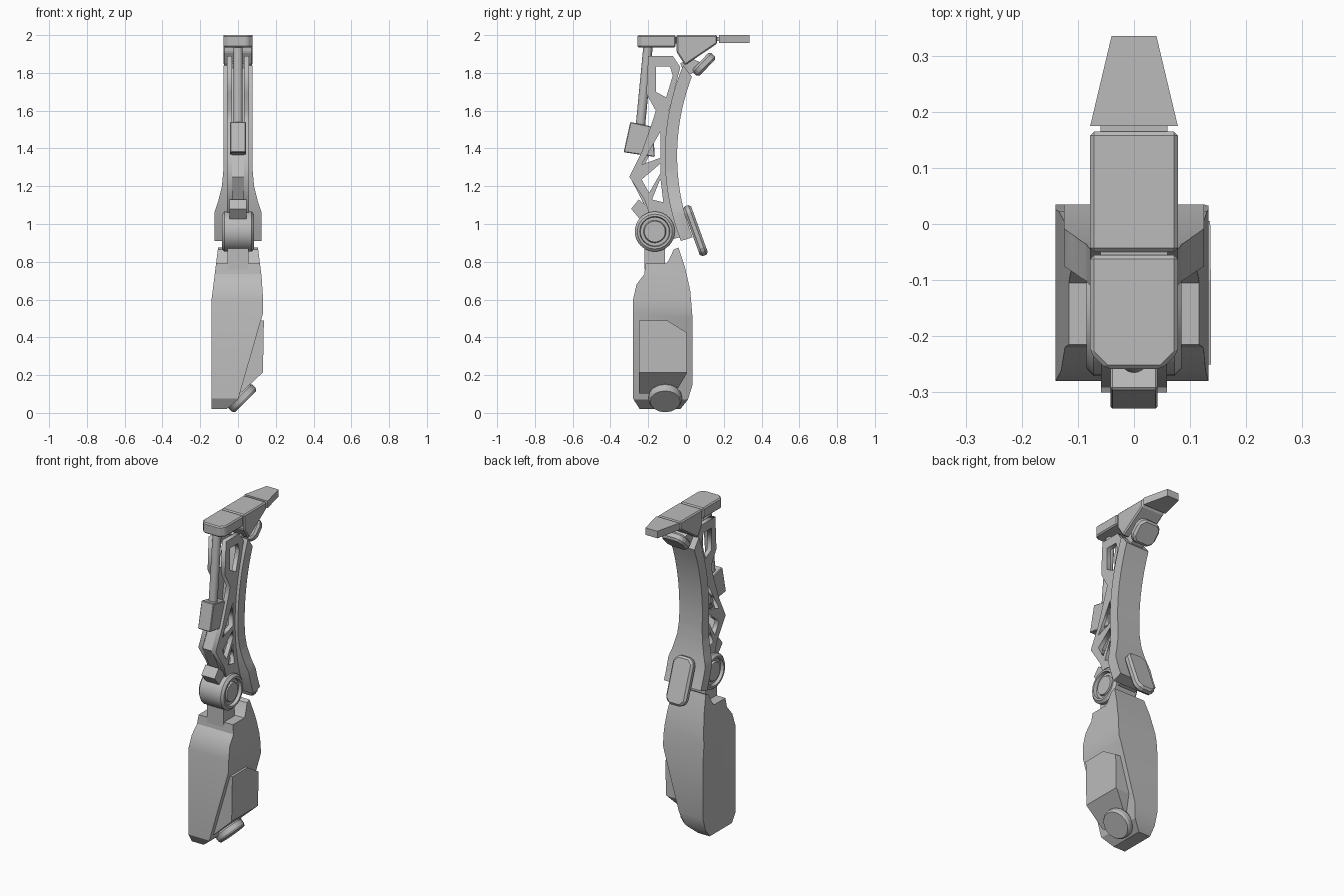
import bpy
import bmesh
from math import sin, cos, pi, radians, sqrt
from mathutils import Matrix, Vector

cube = bpy.data.objects.get("Cube")
if cube:
    bpy.data.objects.remove(cube)

grey = bpy.data.materials.new("plain_grey")
grey.use_nodes = True
grey.diffuse_color = (0.5, 0.5, 0.5, 1)
grey.node_tree.nodes["Principled BSDF"].inputs["Base Color"].default_value = (0.5, 0.5, 0.5, 1)


def add(name, mesh, matrix=None, smooth=False):
    mesh.materials.clear()
    mesh.materials.append(grey)
    if matrix:
        mesh.transform(matrix)
    if smooth:
        mesh.shade_smooth()
        mesh.set_sharp_from_angle(angle=radians(32))
    obj = bpy.data.objects.new(name, mesh)
    bpy.context.collection.objects.link(obj)
    return obj


def prism(name, pts, axis, lo, hi, matrix=None):
    """Extrude a 2D outline along x (y,z points), y (x,z points) or z (x,y points)."""
    place = {"x": lambda a, b, t: (t, a, b),
             "y": lambda a, b, t: (a, t, b),
             "z": lambda a, b, t: (a, b, t)}[axis]
    bm = bmesh.new()
    face = bm.faces.new([bm.verts.new(place(a, b, lo)) for a, b in pts])
    side = bmesh.ops.extrude_face_region(bm, geom=[face])
    verts = [g for g in side["geom"] if isinstance(g, bmesh.types.BMVert)]
    bmesh.ops.translate(bm, verts=verts, vec=place(0, 0, hi - lo))
    bmesh.ops.recalc_face_normals(bm, faces=bm.faces)
    mesh = bpy.data.meshes.new(name)
    bm.to_mesh(mesh)
    bm.free()
    return add(name, mesh, matrix)


def bake(obj, name, smooth=False, matrix=None):
    """Replace an object by its evaluated mesh."""
    bpy.context.view_layer.update()
    graph = bpy.context.evaluated_depsgraph_get()
    mesh = bpy.data.meshes.new_from_object(obj.evaluated_get(graph))
    bpy.data.objects.remove(obj)
    return add(name, mesh, matrix, smooth)


def bevelled(obj, width):
    mod = obj.modifiers.new("edge", "BEVEL")
    mod.width = width
    mod.segments = 1
    mod.limit_method = "ANGLE"
    return obj


def crossed(name, side, front, smooth=False):
    """Solid with the given side outline (y,z) and front outline (x,z)."""
    a = prism("side_shape", side, "x", -0.3, 0.3)
    b = prism("front_shape", front, "y", -0.6, 0.6)
    b.hide_render = True
    mod = a.modifiers.new("cut", "BOOLEAN")
    mod.operation, mod.object, mod.solver = "INTERSECT", b, "EXACT"
    obj = bake(a, name, smooth)
    bpy.data.objects.remove(b)
    return obj


def lathe(name, profile, matrix, sides=32):
    """Turn (x, radius) points around the x axis."""
    bm = bmesh.new()
    rings = [[bm.verts.new((x, r * cos(2 * pi * i / sides), r * sin(2 * pi * i / sides)))
              for i in range(sides)] for x, r in profile]
    for p, q in zip(rings, rings[1:]):
        for i in range(sides):
            j = (i + 1) % sides
            bm.faces.new((p[i], p[j], q[j], q[i]))
    bm.faces.new(rings[0])
    bm.faces.new(rings[-1])
    bmesh.ops.recalc_face_normals(bm, faces=bm.faces)
    mesh = bpy.data.meshes.new(name)
    bm.to_mesh(mesh)
    bm.free()
    return add(name, mesh, matrix, True)


def pad(name, width, length, depth, corner, centre, tilt):
    """Tilted plate with clipped corners."""
    w, h, c = width / 2, length / 2, corner
    pts = [(-w, c - h), (c - w, -h), (w - c, -h), (w, c - h),
           (w, h - c), (w - c, h), (c - w, h), (-w, h - c)]
    place = Matrix.Translation(centre) @ Matrix.Rotation(radians(tilt), 4, "X")
    return bevelled(prism(name, pts, "y", -depth / 2, depth / 2, place), 0.012)


# Hand: front block, rear wedge, tapered tip
bevelled(prism("hand_front", [(-0.078, -0.055), (-0.078, -0.23), (-0.05, -0.258), (0.05, -0.258),
                              (0.078, -0.23), (0.078, -0.055)], "z", 1.935, 2), 0.007)
bevelled(prism("hand_rear", [(-0.05, 2), (0.165, 2), (0.165, 1.955), (-0.005, 1.84), (-0.05, 1.91)],
               "x", -0.078, 0.078), 0.007)
prism("hand_core", [(-0.15, 1.99), (0.19, 1.99), (0.19, 1.97), (-0.15, 1.95)], "x", -0.06, 0.06)
prism("hand_tip", [(-0.078, 0.175), (0.078, 0.175), (0.04, 0.335), (-0.04, 0.335)], "z", 1.957, 2)

# Wrist and elbow pads
pad("wrist_pad", 0.15, 0.14, 0.05, 0.03, (0, 0.095, 1.845), -44)
prism("wrist_bracket", [(-0.03, 1.85), (0.02, 1.88), (0.09, 1.85), (0.07, 1.82), (0, 1.78)], "x", -0.04, 0.04)
pad("elbow_pad", 0.136, 0.28, 0.045, 0.03, (0, 0.05, 0.965), 20)


# Curved spine of the upper arm, flared at the elbow
def arc(radius, low, high, steps=20):
    zs = [low + (high - low) * i / steps for i in range(steps + 1)]
    return [(1.123 - sqrt(radius ** 2 - (z - 1.36) ** 2), z) for z in zs]


half = [(0.125, 0.9), (0.125, 1.06), (0.105, 1.12), (0.085, 1.2), (0.078, 1.28), (0.078, 1.9)]
crossed("arm_spine", arc(1.17, 0.93, 1.78) + arc(1.235, 0.91, 1.84)[::-1],
        half + [(-x, z) for x, z in half[::-1]], True)

# Pair of truss plates with cut-outs
outline = [(-0.2, 1.89), (-0.07, 1.89), (-0.03, 1.83), (-0.09, 1.6), (-0.11, 1.35), (-0.08, 1.1),
           (-0.05, 0.94), (-0.17, 0.98), (-0.22, 1.13), (-0.3, 1.25), (-0.235, 1.38),
           (-0.175, 1.55), (-0.16, 1.6), (-0.21, 1.69)]
holes = [[(-0.16, 1.835), (-0.085, 1.835), (-0.07, 1.785), (-0.105, 1.67), (-0.16, 1.7)],
         [(-0.135, 1.49), (-0.235, 1.315), (-0.135, 1.35)],
         [(-0.235, 1.235), (-0.135, 1.32), (-0.135, 1.27), (-0.195, 1.165)],
         [(-0.18, 1.13), (-0.135, 1.24), (-0.12, 1.115)]]
upright = Matrix(((0, 0, 1, 0), (1, 0, 0, 0), (0, 1, 0, 0), (0, 0, 0, 1)))
for side, x in (("left", 0.045), ("right", -0.045)):
    curve = bpy.data.curves.new("truss_outline", "CURVE")
    curve.dimensions = "2D"
    curve.fill_mode = "BOTH"
    curve.extrude = 0.014
    for loop in [outline] + holes:
        spline = curve.splines.new("POLY")
        spline.points.add(len(loop) - 1)
        for point, (y, z) in zip(spline.points, loop):
            point.co = (y, z, 0, 1)
        spline.use_cyclic_u = True
    flat = bpy.data.objects.new("truss_outline", curve)
    bpy.context.collection.objects.link(flat)
    bake(flat, side + "_truss", matrix=Matrix.Translation((x, 0, 0)) @ upright)

# Piston: rod, sleeve, lower link and anchor
top, foot = Vector((0, -0.2, 1.95)), Vector((0, -0.245, 1.48))
turn = Vector((1, 0, 0)).rotation_difference(foot - top).to_matrix().to_4x4()
lathe("piston_rod", [(0, 0.025), ((foot - top).length, 0.025)], Matrix.Translation(top) @ turn, 16)
bevelled(prism("piston_sleeve", [(-0.295, 1.54), (-0.175, 1.515), (-0.165, 1.355), (-0.33, 1.38)],
               "x", -0.042, 0.042), 0.004)
prism("piston_link", [(-0.23, 1.38), (-0.297, 1.25), (-0.22, 1.1), (-0.19, 1.12), (-0.255, 1.25),
                      (-0.195, 1.36)], "x", -0.033, 0.033)
prism("piston_anchor", [(-0.29, 1.08), (-0.25, 1.13), (-0.19, 1.08), (-0.18, 1.0), (-0.24, 1.02)],
      "x", -0.045, 0.045)

# Elbow hub with ringed caps, and the neck below it
hub = [(0.078, 0.055), (0.066, 0.06), (0.066, 0.076), (0.085, 0.08), (0.085, 0.092), (0.072, 0.106)]
lathe("elbow_hub", hub + [(-x, r) for x, r in hub[::-1]], Matrix.Translation((0, -0.165, 0.96)))
prism("elbow_brace", [(-0.16, 1.02), (-0.06, 1.06), (-0.03, 0.93), (-0.16, 0.9)], "x", -0.06, 0.06)
prism("forearm_neck", [(-0.22, 0.76), (-0.22, 0.92), (-0.11, 0.92), (-0.11, 0.76)], "x", -0.055, 0.055)

# Forearm shell, cut away low on the left
crossed("forearm_shell",
        [(-0.245, 0.02), (-0.28, 0.075), (-0.28, 0.6), (-0.262, 0.68), (-0.22, 0.735), (-0.215, 0.79),
         (-0.105, 0.79), (-0.09, 0.81), (-0.065, 0.865), (-0.04, 0.875), (-0.005, 0.77), (0.022, 0.65),
         (0.035, 0.5), (0.035, 0.15), (0.01, 0.07), (-0.03, 0.02)],
        [(-0.06, 0.02), (0.0, 0.07), (0.133, 0.53), (0.133, 0.6), (0.125, 0.72), (0.105, 0.88),
         (-0.105, 0.88), (-0.125, 0.72), (-0.14, 0.6), (-0.14, 0.02)], True)

# Side housing and round foot
crossed("side_housing",
        [(-0.25, 0.1), (-0.25, 0.49), (-0.1, 0.49), (0.005, 0.425), (0.005, 0.21), (-0.06, 0.1)],
        [(-0.02, 0.08), (0.01, 0.1), (0.132, 0.215), (0.137, 0.49), (0.04, 0.49)])
lathe("round_foot", [(-0.08, 0.06), (-0.04, 0.088), (-0.012, 0.088), (0, 0.08)],
      Matrix.Translation((0.04, -0.11, 0.06)) @ Matrix.Rotation(radians(45), 4, "Y"), 16)
